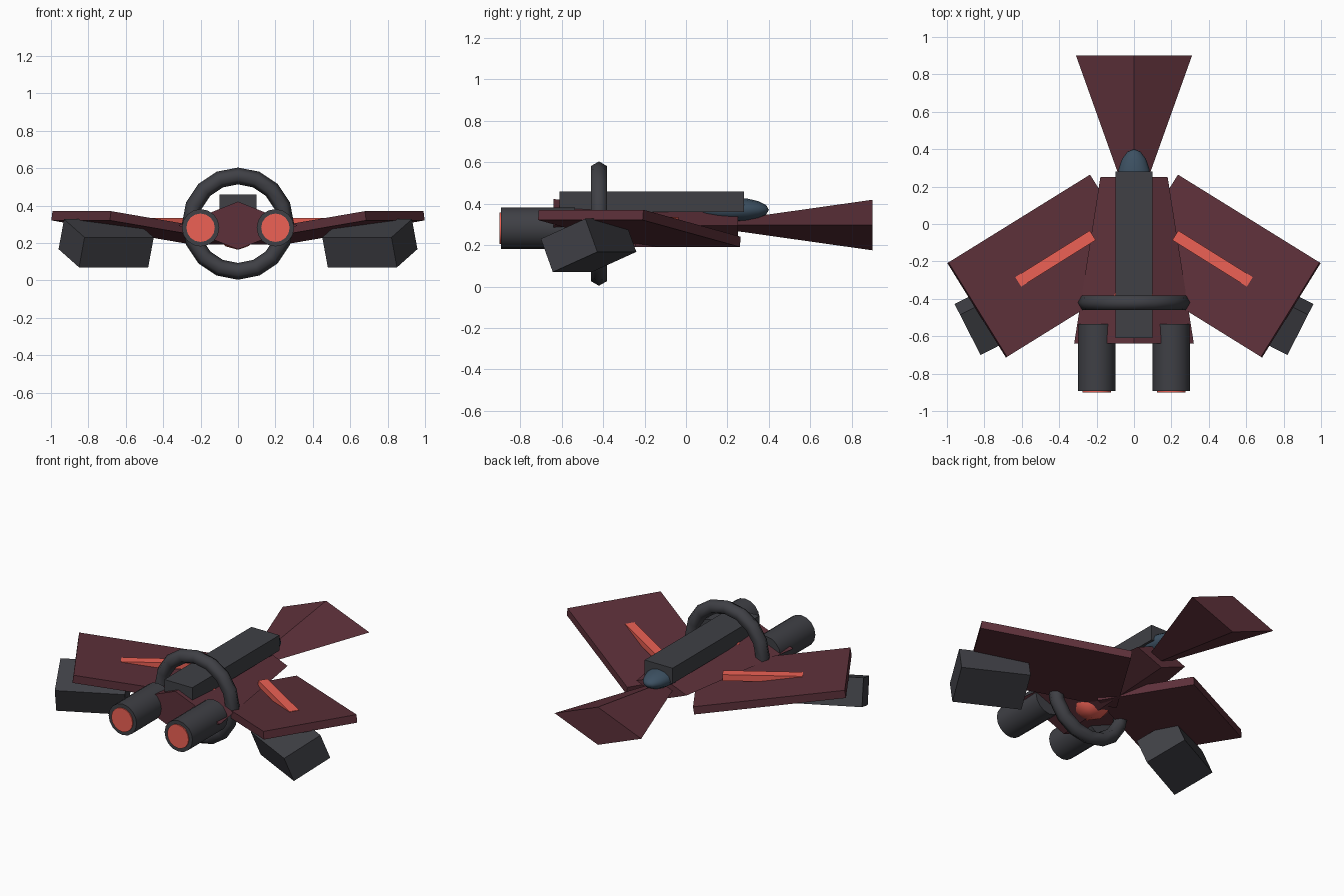
import bpy
from math import radians

if "Cube" in bpy.data.objects:
    bpy.data.objects.remove(bpy.data.objects["Cube"])


def material(name, rgb):
    m = bpy.data.materials.new(name)
    m.diffuse_color = (*rgb, 1)
    m.use_nodes = True
    m.node_tree.nodes["Principled BSDF"].inputs["Base Color"].default_value = m.diffuse_color
    return m


MAROON = material("maroon_plate", (0.11, 0.03, 0.042))
DARK = material("dark_metal", (0.05, 0.051, 0.06))
GLOW = material("red_glow", (0.85, 0.12, 0.09))
BLUE = material("canopy_blue", (0.045, 0.08, 0.12))


def finish(name, mat, smooth=False):
    ob = bpy.context.object
    ob.name = name
    ob.data.materials.append(mat)
    if smooth:
        bpy.ops.object.shade_smooth_by_angle(angle=radians(50))
    return ob


def box(name, mat, size, loc, rot=(0, 0, 0)):
    bpy.ops.mesh.primitive_cube_add(size=1, location=loc, rotation=[radians(a) for a in rot])
    ob = finish(name, mat)
    ob.scale = size
    return ob


def cylinder(name, mat, r, y0, y1, x, z, sides=16):
    bpy.ops.mesh.primitive_cylinder_add(vertices=sides, radius=r, depth=abs(y1 - y0),
                                        location=(x, (y0 + y1) / 2, z),
                                        rotation=(radians(90), 0, 0))
    return finish(name, mat, True)


def diamond_hull(name, mat, y0, w0, h0, y1, w1, h1, z):
    # tapered hull with a diamond cross-section, running along y
    verts = []
    for y, w, h in ((y0, w0, h0), (y1, w1, h1)):
        verts += [(w, y, z), (0, y, z + h), (-w, y, z), (0, y, z - h)]
    faces = [(0, 3, 2, 1), (4, 5, 6, 7)]
    faces += [(i, (i + 1) % 4, (i + 1) % 4 + 4, i + 4) for i in range(4)]
    me = bpy.data.meshes.new(name)
    me.from_pydata(verts, [], [f[::-1] for f in faces])
    me.validate()
    ob = bpy.data.objects.new(name, me)
    bpy.context.collection.objects.link(ob)
    bpy.context.view_layer.objects.active = ob
    ob.select_set(True)
    bpy.ops.object.mode_set(mode='EDIT')
    bpy.ops.mesh.select_all(action='SELECT')
    bpy.ops.mesh.normals_make_consistent(inside=False)
    bpy.ops.object.mode_set(mode='OBJECT')
    return finish(name, mat)


# Main hull and flared prow
diamond_hull("main_hull", MAROON, -0.64, 0.32, 0.128, 0.25, 0.18, 0.072, 0.294)
diamond_hull("prow", MAROON, 0.20, 0.06, 0.023, 0.90, 0.31, 0.122, 0.297)

# Spine and cockpit canopy
box("spine", DARK, (0.2, 0.89, 0.1), (0, -0.165, 0.41))
bpy.ops.mesh.primitive_uv_sphere_add(segments=12, ring_count=8, radius=1,
                                     location=(0, 0.225, 0.37), rotation=(radians(90), 0, 0))
canopy = finish("canopy", BLUE, True)
canopy.scale = (0.09, 0.06, 0.175)

# Ring around the hull and the glowing core inside it
bpy.ops.mesh.primitive_torus_add(major_segments=16, minor_segments=6, major_radius=0.255,
                                 minor_radius=0.045, location=(0, -0.42, 0.304),
                                 rotation=(radians(90), 0, 0))
finish("ring", DARK).data.shade_smooth()
bpy.ops.mesh.primitive_ico_sphere_add(subdivisions=2, radius=0.13, location=(0, -0.39, 0.294))
finish("core", GLOW, True)

# Paired parts: wings, wing strips, pods, engines
for side, s in (("left", -1), ("right", 1)):
    box(side + "_wing", MAROON, (0.9, 0.594, 0.05),
        (s * 0.46, -0.225, 0.281), (0, -8.3 * s, -31.8 * s))
    box(side + "_wing_strip", GLOW, (0.47, 0.06, 0.04),
        (s * 0.42, -0.185, 0.315), (0, 0, -32 * s))
    box(side + "_pod", DARK, (0.415, 0.26, 0.173),
        (s * 0.705, -0.47, 0.199), (22, 0, -27 * s))
    cylinder(side + "_engine", DARK, 0.1, -0.535, -0.893, s * 0.2, 0.282)
    cylinder(side + "_exhaust", GLOW, 0.076, -0.86, -0.9, s * 0.2, 0.282)
